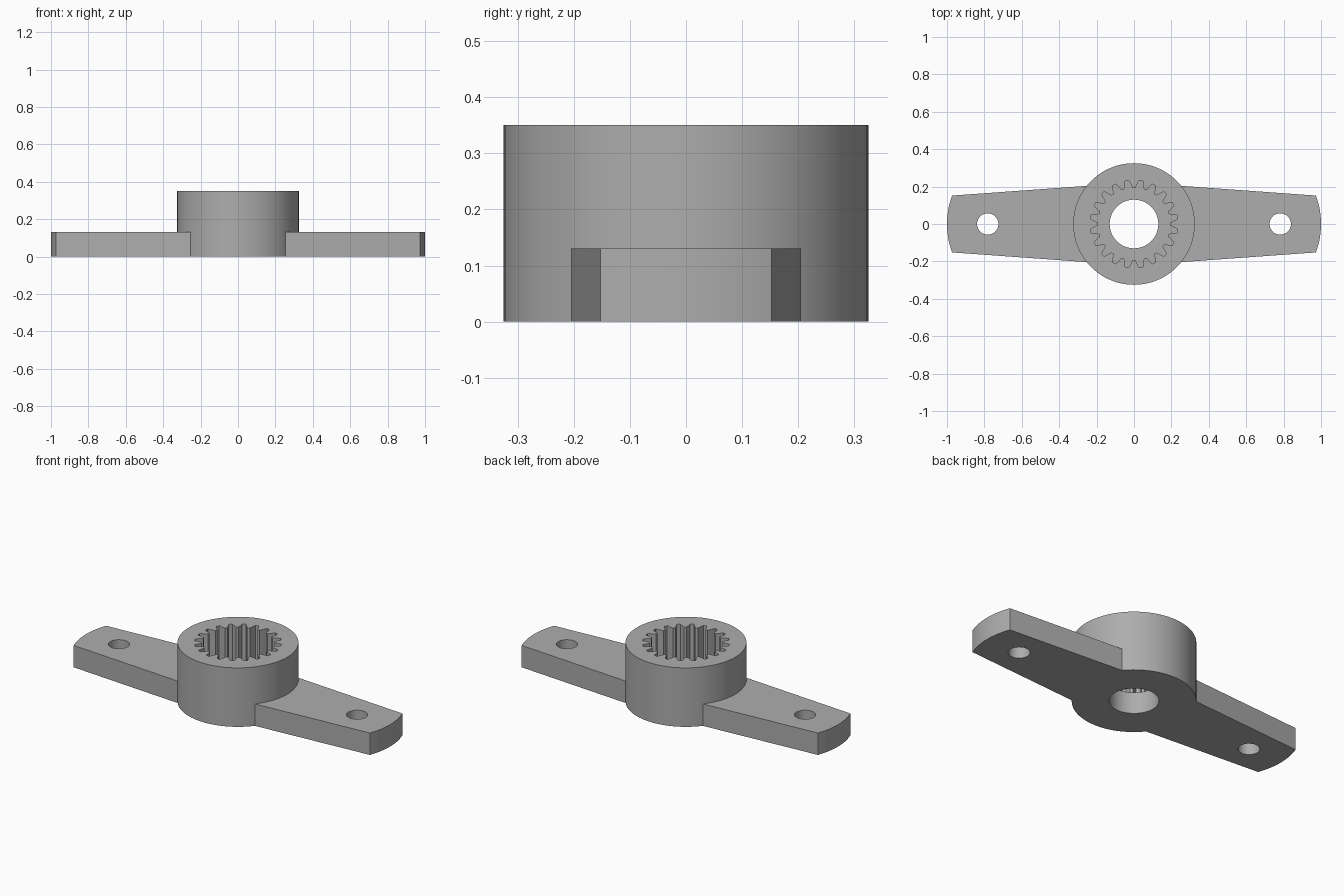
import bpy, bmesh, math

cube = bpy.data.objects.get("Cube")
if cube:
    bpy.data.objects.remove(cube, do_unlink=True)

TAU = 2 * math.pi
HUB_R, HUB_H = 0.325, 0.35
ARM_H, FLOOR_Z = 0.13, 0.125
TEETH = 20

grey = bpy.data.materials.new("plastic grey")
grey.use_nodes = True
colour = (0.42, 0.42, 0.42, 1)
grey.diffuse_color = colour
grey.node_tree.nodes["Principled BSDF"].inputs["Base Color"].default_value = colour


def prism(name, outline, z0, z1):
    """Extrude a closed 2D outline between two heights."""
    bm = bmesh.new()
    base = bm.faces.new([bm.verts.new((x, y, z0)) for x, y in outline])
    top = bmesh.ops.extrude_face_region(bm, geom=[base])["geom"]
    bmesh.ops.translate(bm, vec=(0, 0, z1 - z0),
                        verts=[g for g in top if isinstance(g, bmesh.types.BMVert)])
    bmesh.ops.recalc_face_normals(bm, faces=bm.faces)
    mesh = bpy.data.meshes.new(name)
    bm.to_mesh(mesh)
    bm.free()
    mesh.materials.append(grey)
    obj = bpy.data.objects.new(name, mesh)
    bpy.context.collection.objects.link(obj)
    return obj


def circle(r, cx=0.0, n=96):
    return [(cx + r * math.cos(TAU * i / n), r * math.sin(TAU * i / n)) for i in range(n)]


def combine(target, tool, operation):
    """Apply a boolean and discard the tool."""
    mod = target.modifiers.new(operation, "BOOLEAN")
    mod.operation, mod.solver, mod.object = operation, "EXACT", tool
    bpy.context.view_layer.objects.active = target
    bpy.ops.object.modifier_apply(modifier=mod.name)
    bpy.data.objects.remove(tool, do_unlink=True)


# Tapered double arm with rounded ends
END_R, END_Y = 0.43, 0.152
half = math.asin(END_Y / END_R)
arc = [(1 - END_R + END_R * math.cos(a), END_R * math.sin(a))
       for a in (half * (i / 8 - 1) for i in range(17))]
right_side = [(0, -0.222)] + arc + [(0, 0.222)]
outline = right_side + [(-x, -y) for x, y in arc]

# Hub joined with the arms
horn = prism("servo_horn", circle(HUB_R), 0, HUB_H)
combine(horn, prism("arms", outline, 0, ARM_H), "UNION")

# Toothed socket, narrow flats at roots and crests
spline = []
for i in range(TEETH):
    for offset, r in ((-0.14, 0.235), (0.14, 0.235), (0.38, 0.193), (0.62, 0.193)):
        a = TAU * (i + 0.5 + offset) / TEETH
        spline.append((r * math.cos(a), r * math.sin(a)))
combine(horn, prism("socket", spline, FLOOR_Z, HUB_H + 0.1), "DIFFERENCE")

# Centre bore and arm holes
combine(horn, prism("bore", circle(0.13), -0.1, HUB_H), "DIFFERENCE")
for side in (-1, 1):
    combine(horn, prism("arm_hole", circle(0.057, side * 0.782, 48), -0.1, HUB_H), "DIFFERENCE")

bpy.ops.object.select_all(action="DESELECT")
horn.select_set(True)
bpy.context.view_layer.objects.active = horn
bpy.ops.object.shade_smooth_by_angle(angle=math.radians(25))
